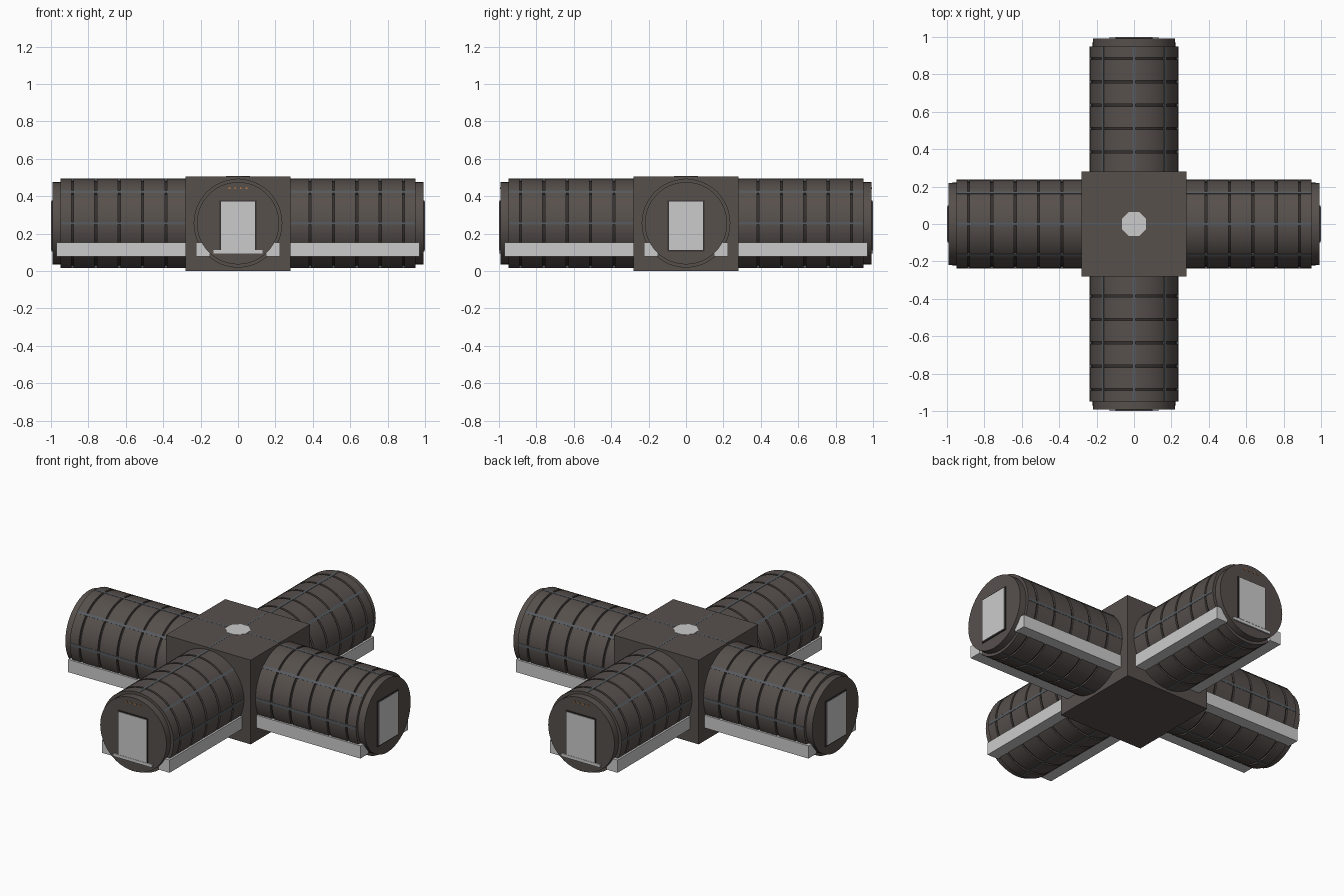
import bpy, bmesh, math
from mathutils import Matrix, Vector

if "Cube" in bpy.data.objects:
    bpy.data.objects.remove(bpy.data.objects["Cube"])

ZC = 0.255      # tube axis height
R = 0.237       # tube radius


def material(name, rgb):
    m = bpy.data.materials.new(name)
    m.diffuse_color = (*rgb, 1)
    m.use_nodes = True
    m.node_tree.nodes["Principled BSDF"].inputs["Base Color"].default_value = m.diffuse_color
    return m


BROWN = material("brown_hull", (0.095, 0.08, 0.073))
DARK = material("dark_groove", (0.035, 0.03, 0.028))
STEEL = material("blue_steel", (0.095, 0.105, 0.115))
LAMP = material("amber_lamp", (0.5, 0.2, 0.06))


def add_box(bm, x0, x1, y0, y1, z0, z1, turn=Matrix()):
    m = (turn @ Matrix.Translation(((x0 + x1) / 2, (y0 + y1) / 2, (z0 + z1) / 2))
         @ Matrix.Diagonal((x1 - x0, y1 - y0, z1 - z0, 1)))
    bmesh.ops.create_cube(bm, size=1, matrix=m)


def add_tube(bm, x0, x1, r):
    m = Matrix.Translation(((x0 + x1) / 2, 0, ZC)) @ Matrix.Rotation(math.pi / 2, 4, 'Y')
    bmesh.ops.create_cone(bm, cap_ends=True, segments=48, radius1=r, radius2=r,
                          depth=x1 - x0, matrix=m)


def finish(bm, name, mat=None, turn=Matrix(), smooth=False):
    bm.transform(turn)
    mesh = bpy.data.meshes.new(name)
    bm.to_mesh(mesh)
    bm.free()
    ob = bpy.data.objects.new(name, mesh)
    bpy.context.collection.objects.link(ob)
    if mat:
        mesh.materials.append(mat)
    if smooth:
        bpy.ops.object.select_all(action='DESELECT')
        ob.select_set(True)
        bpy.context.view_layer.objects.active = ob
        bpy.ops.object.shade_smooth_by_angle(angle=math.radians(30))
    return ob


# Central hub block
bm = bmesh.new()
add_box(bm, -0.282, 0.282, -0.282, 0.282, 0.0, 0.505)
finish(bm, "hub", BROWN)

# Roof seams running across the hub
bm = bmesh.new()
add_box(bm, -0.28, 0.28, -0.006, 0.006, 0.5, 0.5055)
add_box(bm, -0.006, 0.006, -0.28, 0.28, 0.5, 0.5055)
finish(bm, "roof_seams", STEEL)

# Roof hatch
bm = bmesh.new()
bmesh.ops.create_cone(bm, cap_ends=True, segments=8, radius1=0.07, radius2=0.07, depth=0.006,
                      matrix=Matrix.Translation((0, 0, 0.5035)) @ Matrix.Rotation(math.pi / 8, 4, 'Z'))
finish(bm, "roof_hatch")

GROOVES = [0.385, 0.51, 0.635, 0.76, 0.885]
ARMS = {"right": 0, "back": 90, "left": 180, "front": 270}

for side, deg in ARMS.items():
    turn = Matrix.Rotation(math.radians(deg), 4, 'Z')

    # Dark core seen at the bottom of the grooves
    bm = bmesh.new()
    add_tube(bm, 0.27, 0.94, R - 0.01)
    finish(bm, side + "_tube_core", DARK, turn, True)

    # Hull bands between the grooves, and the stepped end cap
    bm = bmesh.new()
    edges = [0.27] + [g + s for g in GROOVES for s in (-0.006, 0.006)] + [0.95]
    for a, b in zip(edges[0::2], edges[1::2]):
        add_tube(bm, a, b, R)
    add_tube(bm, 0.94, 0.992, 0.22)
    finish(bm, side + "_hull_bands", BROWN, turn, True)

    # Lengthwise strips bridging the grooves
    bm = bmesh.new()
    for i in range(8):
        spin = Matrix.Translation((0, 0, ZC)) @ Matrix.Rotation(i * math.pi / 4, 4, 'X')
        add_box(bm, 0.275, 0.949, -0.008, 0.008, R - 0.015, R + 0.001, spin)
    finish(bm, side + "_strips", STEEL, turn)

    # Skirt rails on both flanks
    bm = bmesh.new()
    for s in (-1, 1):
        ya, yb = sorted((s * 0.15, s * 0.225))
        add_box(bm, 0.27, 0.97, ya, yb, 0.077, 0.153)
    finish(bm, side + "_skirt_rails", None, turn)

    # End door with thin dark frame
    bm = bmesh.new()
    add_box(bm, 0.98, 0.997, -0.098, 0.098, 0.105, 0.376)
    finish(bm, side + "_door_frame", DARK, turn)
    bm = bmesh.new()
    add_box(bm, 0.98, 1.0, -0.092, 0.092, 0.112, 0.37)
    finish(bm, side + "_door", None, turn)

    # Doorstep and lamps on the front and back arms
    if side in ("front", "back"):
        bm = bmesh.new()
        add_box(bm, 0.97, 1.0, -0.13, 0.13, 0.093, 0.111)
        finish(bm, side + "_doorstep", None, turn)
        bm = bmesh.new()
        for y in (-0.045, -0.015, 0.015, 0.045):
            add_box(bm, 0.985, 0.995, y - 0.005, y + 0.005, 0.437, 0.445)
        finish(bm, side + "_lamps", LAMP, turn)
